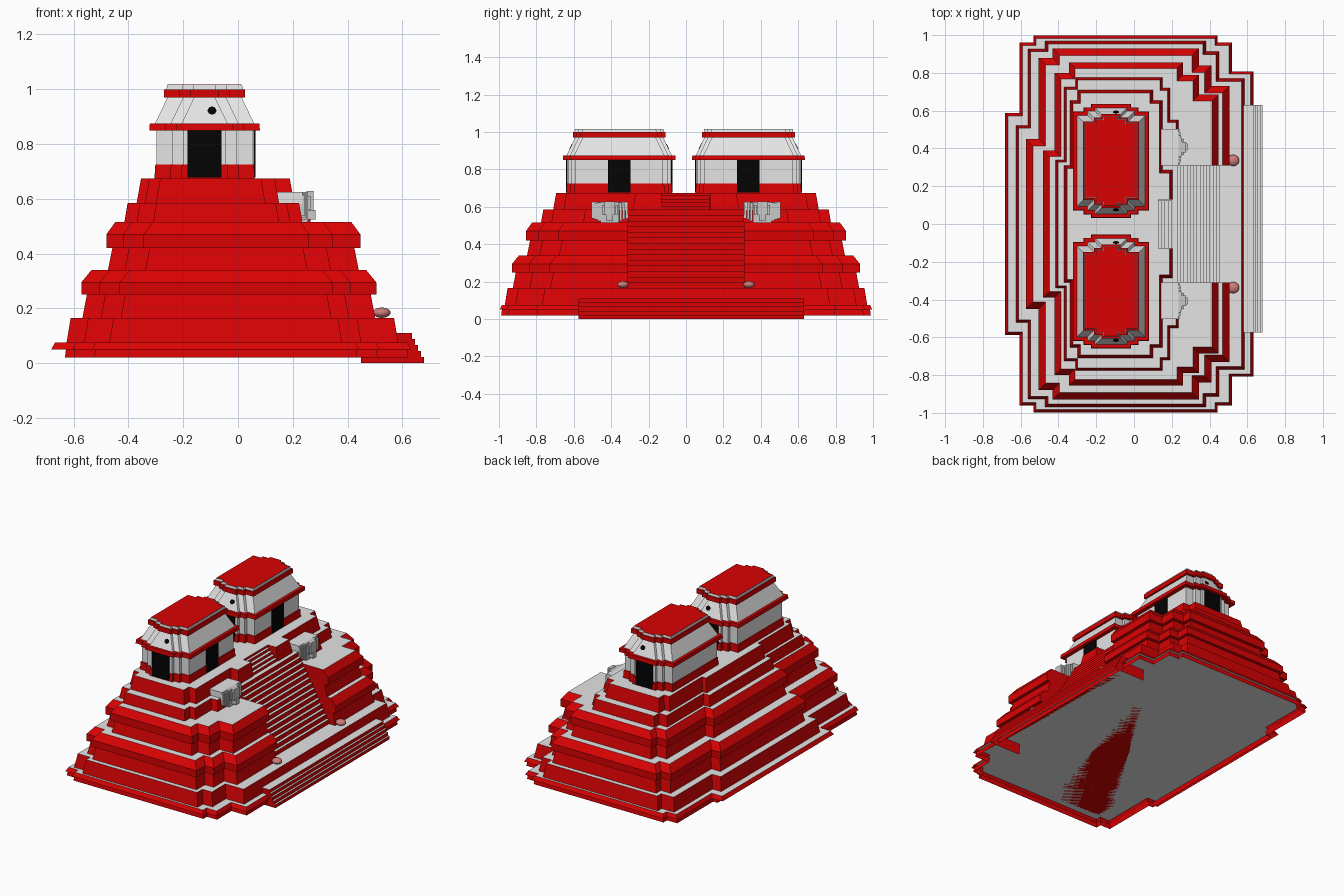
import bpy, bmesh, math
from mathutils import Matrix

if "Cube" in bpy.data.objects:
    bpy.data.objects.remove(bpy.data.objects["Cube"])


def mat(name, r, g, b):
    m = bpy.data.materials.new(name)
    m.diffuse_color = (r, g, b, 1)
    m.use_nodes = True
    m.node_tree.nodes["Principled BSDF"].inputs["Base Color"].default_value = m.diffuse_color
    return m


RED = mat("red_paint", 0.70, 0.0005, 0.001)
WHITE = mat("pale_plaster", 0.78, 0.78, 0.78)
BLACK = mat("dark_opening", 0.001, 0.001, 0.001)
PINK = mat("pink_stone", 0.62, 0.2, 0.2)
GREY = mat("carved_grey", 0.58, 0.58, 0.58)


def finish(bm, name, mats, rule=None, open_low=False):
    bmesh.ops.recalc_face_normals(bm, faces=bm.faces)
    if rule:
        for f in bm.faces:
            f.material_index = rule(f)
    if open_low:
        # Hollow underside: drop faces looking straight down
        low = [f for f in bm.faces if f.normal.z < -0.99 and len(f.verts) > 4]
        bmesh.ops.delete(bm, geom=low, context='FACES')
    me = bpy.data.meshes.new(name)
    bm.to_mesh(me)
    bm.free()
    for m in mats:
        me.materials.append(m)
    ob = bpy.data.objects.new(name, me)
    bpy.context.collection.objects.link(ob)
    return ob


def flat(f):
    """Upward faces are plastered, the rest is red."""
    return 1 if f.normal.z > 0.9 else 0


def outline(left, right, d, notch=None):
    """Stepped-corner plan, shrunk by d; corners run from bulge to bulge."""
    L = [(x + d, y - d) for x, y in left]
    R = [(x - d, y - d) for x, y in right]
    half = []
    for i, (x, y) in enumerate(L):
        if i:
            half.append((x, L[i - 1][1]))
        half.append((x, y))
    for i, (x, y) in enumerate(R):
        half.append((x, y))
        if i < len(R) - 1:
            half.append((x, R[i + 1][1]))
    if notch:
        half += [(R[-1][0], notch[1]), notch]
    return half + [(x, -y) for x, y in reversed(half)]


def loft(name, left, right, rings, mats, rule=None, notch=None, at=(0, 0), open_low=False):
    bm = bmesh.new()
    loops = [[bm.verts.new((x + at[0], y + at[1], z)) for x, y in outline(left, right, d, notch)]
             for z, d in rings]
    n = len(loops[0])
    for a, b in zip(loops, loops[1:]):
        for i in range(n):
            j = (i + 1) % n
            bm.faces.new((a[i], a[j], b[j], b[i]))
    bm.faces.new(loops[0])
    bm.faces.new(loops[-1])
    return finish(bm, name, mats, rule, open_low)


def box(name, x0, x1, y0, y1, z0, z1, m):
    bm = bmesh.new()
    bmesh.ops.create_cube(bm, size=1, matrix=Matrix.Translation(((x0 + x1) / 2, (y0 + y1) / 2, (z0 + z1) / 2))
                          @ Matrix.Diagonal((x1 - x0, y1 - y0, z1 - z0, 1)))
    return finish(bm, name, [m])


def stairs(name, xback, x0, x1, y0, y1, z0, z1, n, hollow=False):
    """Steps climbing from x0 (front) to x1, extruded along y."""
    pts = [(xback, z0)]
    for i in range(n):
        x = x0 + (x1 - x0) * i / max(n - 1, 1)
        pts += [(x, z0 + (z1 - z0) * i / n), (x, z0 + (z1 - z0) * (i + 1) / n)]
    pts.append((xback, z1))
    bm = bmesh.new()
    a = [bm.verts.new((x, y0, z)) for x, z in pts]
    b = [bm.verts.new((x, y1, z)) for x, z in pts]
    bm.faces.new(a)
    bm.faces.new(b)
    hidden = []
    for i in range(len(pts)):
        j = (i + 1) % len(pts)
        f = bm.faces.new((a[i], a[j], b[j], b[i]))
        if hollow and (i == 0 or j == 0):
            hidden.append(f)
    bmesh.ops.recalc_face_normals(bm, faces=bm.faces)
    bmesh.ops.delete(bm, geom=hidden, context='FACES')
    return finish(bm, name, [RED, WHITE], flat)


# Pyramid tiers: left corners, right corners, (height, inset) rings, stair notch
cut = (0.15, 0.31)
tiers = [
    ("base_foot", [(-.632, .57), (-.60, .95), (-.525, .988)], [(.435, .988), (.51, .95), (.622, .797)],
     [(.02, 0), (.052, .004)], None),
    ("base_slab", [(-.682, .587), (-.605, .96), (-.533, .997)], [(.443, .997), (.518, .96), (.632, .808)],
     [(.05, 0), (.075, .014)], None),
    ("tier_1", [(-.626, .522), (-.562, .927), (-.47, .969)], [(.38, .969), (.45, .912), (.585, .77)],
     [(.075, 0), (.165, .015)], None),
    ("tier_2", [(-.572, .45), (-.505, .88), (-.432, .93)], [(.345, .93), (.41, .84), (.505, .73)],
     [(.165, .004), (.25, .02), (.25, 0), (.295, 0), (.34, .037)], cut),
    ("tier_3", [(-.481, .39), (-.42, .80), (-.345, .856)], [(.26, .856), (.345, .79), (.447, .685)],
     [(.34, .006), (.42, .022), (.42, 0), (.47, 0), (.515, .033)], cut),
    ("tier_4", [(-.415, .34), (-.37, .725), (-.31, .775)], [(.15, .775), (.19, .72), (.235, .55)],
     [(.515, 0), (.585, .012)], None),
    ("tier_5", [(-.37, .31), (-.34, .655), (-.30, .71)], [(.10, .71), (.15, .655), (.205, .285)],
     [(.585, 0), (.675, .016)], (.13, .13)),
]
for name, left, right, rings, notch in tiers:
    if name == "base_foot":
        # Open ring of wall, only the sides are kept
        foot = loft(name, left, right, rings, [RED], None, notch)
        bm = bmesh.new()
        bm.from_mesh(foot.data)
        bmesh.ops.delete(bm, geom=[f for f in bm.faces if len(f.verts) > 4], context='FACES')
        bm.to_mesh(foot.data)
        bm.free()
    else:
        loft(name, left, right, rings, [RED, WHITE], flat, notch, (0, 0), name == "base_slab")

# Stairways
stairs("lower_steps", .45, .68, .635, -.575, .63, 0, .11, 5, True)
stairs("main_steps", .15, .455, .23, -.31, .31, .165, .585, 14)
stairs("upper_steps", .10, .20, .145, -.145, .125, .585, .66, 4)

# Twin temples
wl = [(-.175, .235), (-.118, .257), (-.078, .275)]
wr = [(.078, .275), (.118, .257), (.175, .235)]
for side, cy in (("front", -.357), ("back", .334)):
    c = (-.122, cy)
    parts = [
        ("plinth", [(.675, -.008), (.725, -.005)], RED),
        ("walls", [(.725, 0), (.85, 0)], WHITE),
        ("cornice", [(.85, -.027), (.875, -.025)], RED),
        ("sloped_roof", [(.875, -.006), (.975, .042)], WHITE),
        ("upper_cornice", [(.97, .027), (1.0, .027)], RED),
    ]
    for nm, rings, m in parts:
        loft(f"{side}_temple_{nm}", wl, wr, rings, [m], None, None, c)
    loft(f"{side}_temple_roof_lip", wl, wr, [(1.0, .036), (1.015, .038)], [WHITE], None, None, c)
    loft(f"{side}_temple_roof_top", wl, wr, [(1.0145, .04), (1.0165, .04)], [RED], None, None, c)
    # Doorways as thin dark plates
    box(f"{side}_temple_stair_door", c[0] + .178, c[0] + .185, cy - .06, cy + .06, .677, .849, BLACK)
    for s in (-1, 1):
        y = cy + s * .281
        box(f"{side}_temple_end_door", c[0] - .063, c[0] + .061, y - .004, y + .004, .677, .849, BLACK)
        # Small dark roof opening
        bm = bmesh.new()
        tilt = Matrix.Rotation(s * -math.atan2(.1, .048), 4, 'X')
        bmesh.ops.create_cone(bm, cap_ends=True, segments=8, radius1=.016, radius2=.016, depth=.006,
                              matrix=Matrix.Translation((-.095, cy + s * .2575, .922)) @ tilt)
        finish(bm, f"{side}_temple_roof_opening", [BLACK])

# Carved figures with slabs behind, and rounded stones at the stair foot
for s in (-1, 1):
    cy = s * .407
    box("figure_slab", .13, .235, cy - .097, cy + .097, .58, .625, WHITE)
    box("figure_body", .225, .255, cy - .05, cy + .05, .515, .625, GREY)
    box("figure_head", .25, .275, cy - .028, cy + .028, .555, .628, GREY)
    box("figure_jaw", .25, .283, cy - .018, cy + .018, .525, .56, GREY)
    for t in (-1, 1):
        for k in range(3):
            y = cy + t * (.058 + k * .016)
            z = .525 + k * .006
            box("figure_plume", .225, .25 - k * .004, y - .007, y + .007, z, .622 - k * .004, GREY)
        box("figure_ear", .25, .265, cy + t * .036 - .007, cy + t * .036 + .007, .56, .61, GREY)
    bm = bmesh.new()
    bmesh.ops.create_uvsphere(bm, u_segments=20, v_segments=10, radius=1,
                              matrix=Matrix.Translation((.525, s * .337, .184)) @ Matrix.Diagonal((.032, .03, .019, 1)))
    for f in bm.faces:
        f.smooth = True
    finish(bm, "rounded_stone", [PINK])
